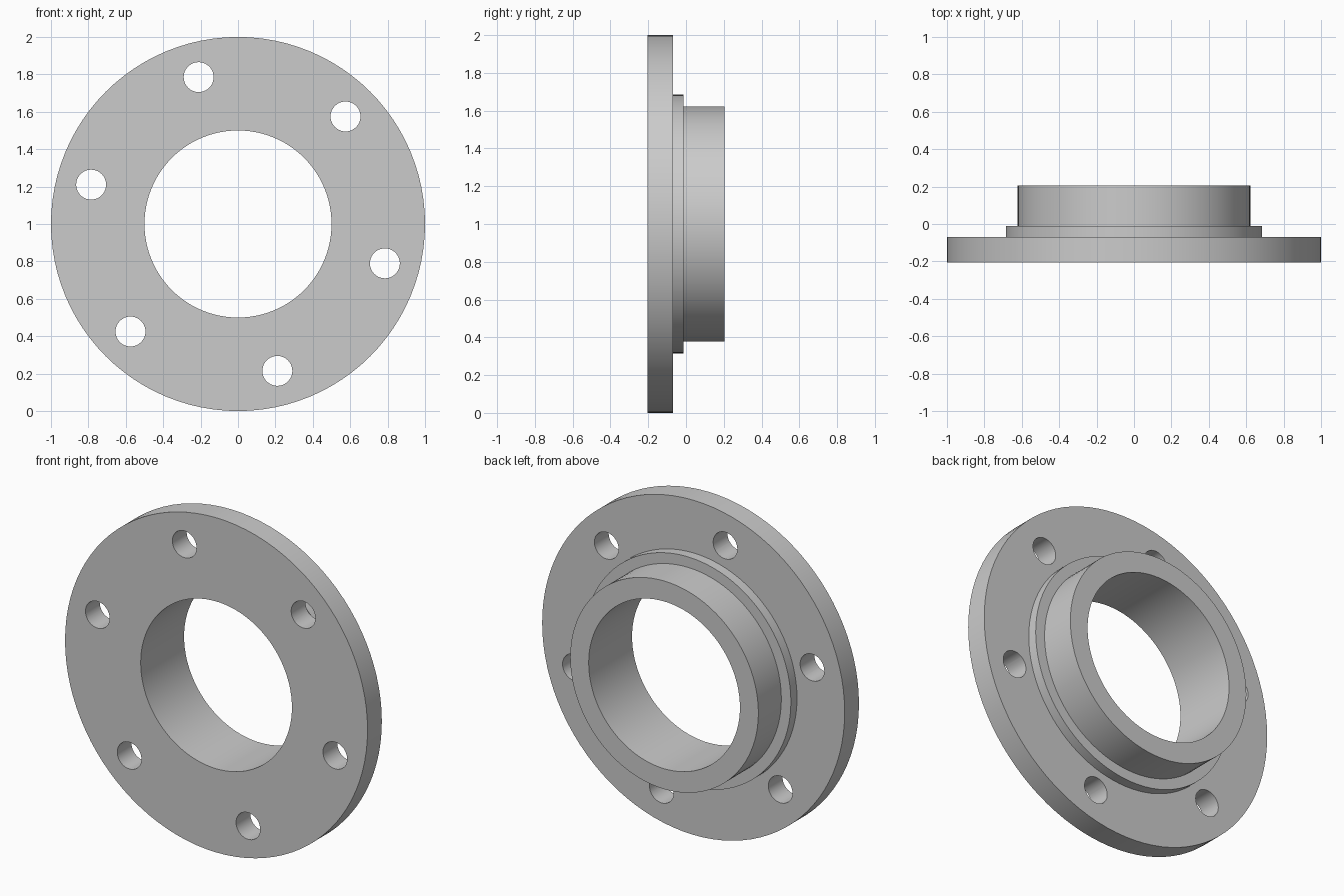
import bpy
import bmesh
from math import cos, sin, pi, radians

cube = bpy.data.objects.get("Cube")
if cube:
    bpy.data.objects.remove(cube, do_unlink=True)

SEGMENTS = 96
CENTRE_Z = 1.0
BOLT_CIRCLE, HOLE_RADIUS, HOLE_COUNT = 0.813, 0.08, 6

steel = bpy.data.materials.new("plain_grey")
steel.use_nodes = True
grey = (0.6, 0.6, 0.6, 1)
steel.diffuse_color = grey
steel.node_tree.nodes["Principled BSDF"].inputs["Base Color"].default_value = grey


def lathe(name, profile, segments, x=0.0, z=CENTRE_Z):
    """Revolve a closed (radius, y) profile about an axis along y."""
    bm = bmesh.new()
    rings = []
    for i in range(segments):
        a = 2 * pi * i / segments
        rings.append([bm.verts.new((x + r * cos(a), y, z + r * sin(a))) for r, y in profile])
    n = len(profile)
    for i, ring in enumerate(rings):
        after = rings[(i + 1) % segments]
        for j in range(n):
            k = (j + 1) % n
            bm.faces.new((ring[j], ring[k], after[k], after[j]))
    bmesh.ops.recalc_face_normals(bm, faces=bm.faces)
    return finish(name, bm)


def finish(name, bm):
    mesh = bpy.data.meshes.new(name)
    bm.to_mesh(mesh)
    bm.free()
    mesh.materials.append(steel)
    obj = bpy.data.objects.new(name, mesh)
    bpy.context.collection.objects.link(obj)
    return obj


def bolt_hole_cutters():
    """Six round pins on the bolt circle, kept clear of the raised collar."""
    bm = bmesh.new()
    for i in range(HOLE_COUNT):
        a = radians(45) + 2 * pi * i / HOLE_COUNT
        loop = []
        for s in range(40):
            t = 2 * pi * s / 40
            loop.append(bm.verts.new((BOLT_CIRCLE * cos(a) + HOLE_RADIUS * cos(t), -0.3,
                                      CENTRE_Z + BOLT_CIRCLE * sin(a) + HOLE_RADIUS * sin(t))))
        cap = bm.faces.new(loop)
        grown = bmesh.ops.extrude_face_region(bm, geom=[cap], use_keep_orig=True)["geom"]
        tops = [v for v in grown if isinstance(v, bmesh.types.BMVert)]
        bmesh.ops.translate(bm, verts=tops, vec=(0, 0.4, 0))
    bmesh.ops.recalc_face_normals(bm, faces=bm.faces)
    return finish("bolt_hole_cutters", bm)


# Disc, raised collar and hub as one stepped ring with a straight bore
flange = lathe("flange_ring", [
    (0.5, -0.205), (1.0, -0.205), (1.0, -0.07), (0.685, -0.07),
    (0.685, -0.012), (0.622, -0.012), (0.622, 0.205), (0.5, 0.205),
], SEGMENTS)

# Bolt holes
cutters = bolt_hole_cutters()
cutters.hide_render = True
cut = flange.modifiers.new("bolt_holes", "BOOLEAN")
cut.operation = "DIFFERENCE"
cut.solver = "EXACT"
cut.object = cutters

bpy.ops.object.select_all(action="DESELECT")
flange.select_set(True)
bpy.context.view_layer.objects.active = flange
bpy.ops.object.modifier_apply(modifier=cut.name)
bpy.data.objects.remove(cutters, do_unlink=True)

# Smooth round walls, sharp rims
bpy.ops.object.shade_smooth_by_angle(angle=radians(30))
